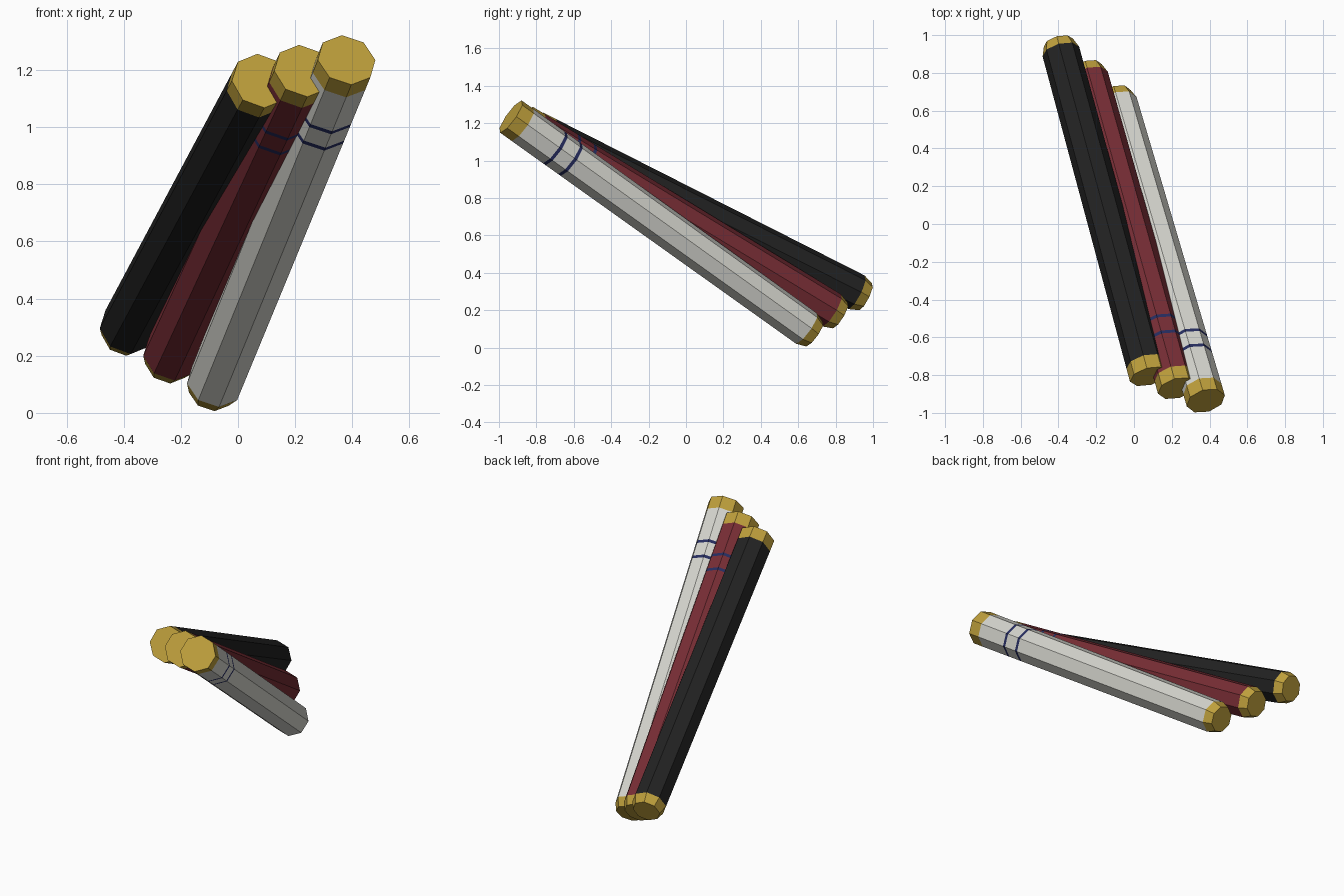
import bpy, bmesh, math
from mathutils import Vector

if "Cube" in bpy.data.objects:
    bpy.data.objects.remove(bpy.data.objects["Cube"])

def material(name, rgb):
    m = bpy.data.materials.new(name)
    m.diffuse_color = (*rgb, 1.0)
    m.use_nodes = True
    m.node_tree.nodes["Principled BSDF"].inputs["Base Color"].default_value = m.diffuse_color
    return m

black = material("black", (0.016, 0.016, 0.016))
red = material("dark_red", (0.19, 0.027, 0.036))
white = material("off_white", (0.68, 0.68, 0.63))
gold = material("gold", (0.52, 0.35, 0.045))
navy = material("navy", (0.02, 0.027, 0.12))

SIDES = 8
R_FRONT, R_BACK = 0.105, 0.10    # slight taper towards the back


def loft(name, back, front, rings, mats, seg_mats, close_back=False, close_front=False):
    """Eight-sided tube through rings (distance from back end, radius)."""
    axis = (front - back).normalized()
    up = Vector((0, 0, 1))
    up = (up - axis * up.dot(axis)).normalized()
    side = axis.cross(up)
    bm = bmesh.new()
    loops = []
    for d, r in rings:
        loops.append([bm.verts.new(back + axis * d
                      + up * (r * math.cos(2 * math.pi * i / SIDES))
                      + side * (r * math.sin(2 * math.pi * i / SIDES)))
                      for i in range(SIDES)])
    for k in range(len(loops) - 1):
        a, b = loops[k], loops[k + 1]
        for i in range(SIDES):
            j = (i + 1) % SIDES
            bm.faces.new((a[i], a[j], b[j], b[i])).material_index = seg_mats[k]
    if close_back:
        bm.faces.new(loops[0][::-1])
    if close_front:
        bm.faces.new(loops[-1])
    me = bpy.data.meshes.new(name)
    bm.to_mesh(me)
    bm.free()
    for m in mats:
        me.materials.append(m)
    ob = bpy.data.objects.new(name, me)
    bpy.context.collection.objects.link(ob)
    return ob


def rod(name, mat, back, front, banded):
    back, front = Vector(back), Vector(front)
    length = (front - back).length
    start, end = 0.055, length - 0.078

    def radius(d):
        return R_BACK + (R_FRONT - R_BACK) * d / length

    # shaft, with two narrow painted bands near the front end
    cuts, seg = [start], [0]
    if banded:
        for c in (0.40, 0.298):
            cuts += [length - c - 0.009, length - c + 0.009]
            seg += [1, 0]
    cuts.append(end)
    loft(name + "_shaft", back, front, [(d, radius(d)) for d in cuts], [mat, navy], seg)
    # straight front cap and chamfered back cap
    loft(name + "_front_cap", back, front,
         [(end, radius(end)), (length, R_FRONT)], [gold], [0], close_front=True)
    loft(name + "_back_cap", back, front,
         [(0, 0.08), (start, radius(start))], [gold], [0], close_back=True)


# three fanned rods
rod("black_rod", black, (-0.40, 0.96, 0.272), (0.08, -0.807, 1.162), False)
rod("red_rod", red, (-0.248, 0.825, 0.172), (0.228, -0.87, 1.197), True)
rod("white_rod", white, (-0.095, 0.687, 0.072), (0.38, -0.936, 1.235), True)
